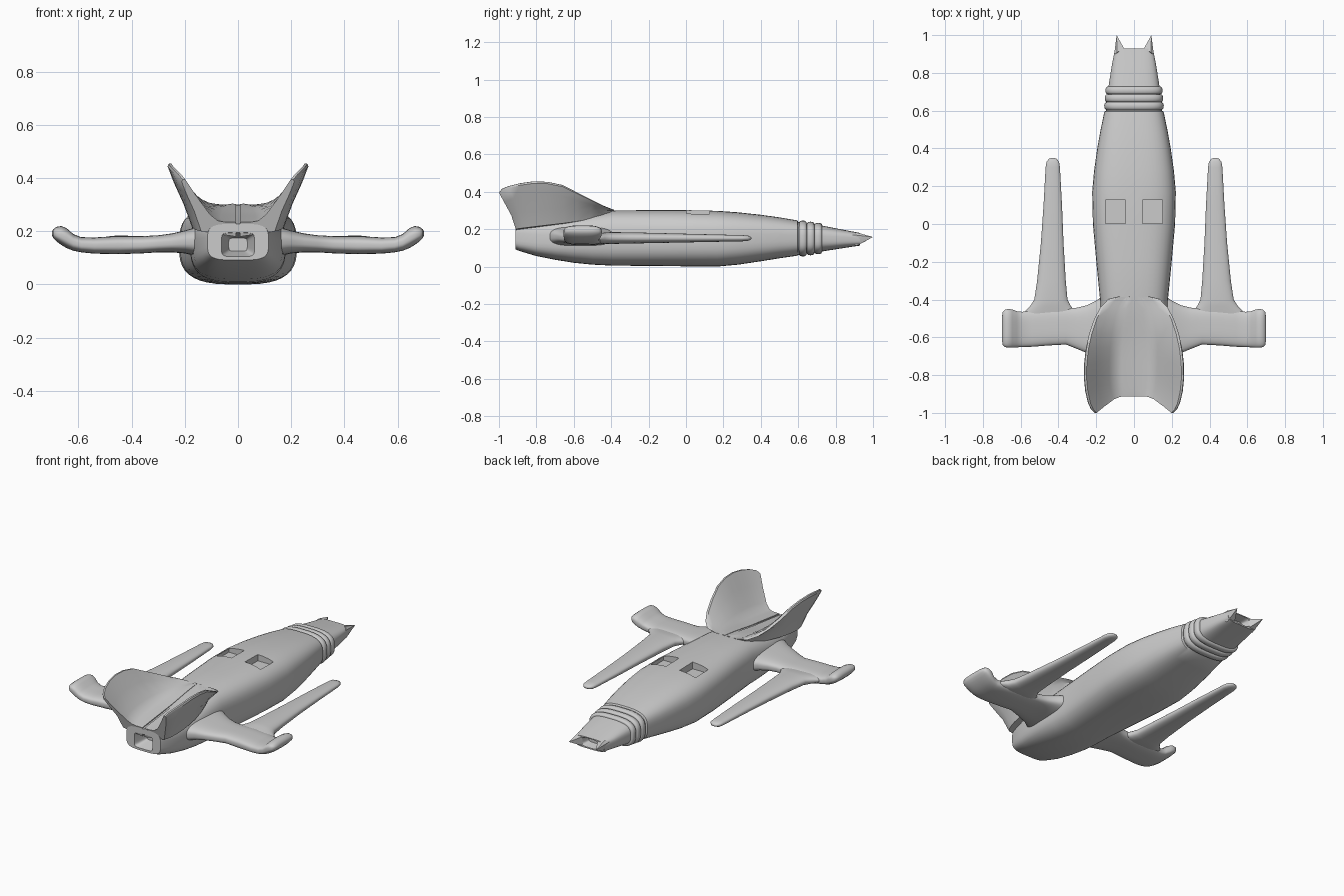
import bpy, bmesh, math
from mathutils import Vector


def finish(name, bm, mirror=False, angle=35):
    bmesh.ops.recalc_face_normals(bm, faces=bm.faces)
    me = bpy.data.meshes.new(name)
    bm.to_mesh(me)
    bm.free()
    ob = bpy.data.objects.new(name, me)
    bpy.context.collection.objects.link(ob)
    bpy.ops.object.select_all(action='DESELECT')
    ob.select_set(True)
    bpy.context.view_layer.objects.active = ob
    bpy.ops.object.shade_smooth_by_angle(angle=math.radians(angle))
    if mirror:
        ob.modifiers.new("Mirror", 'MIRROR')
    return ob


def loft(name, rings, mirror=False, angle=35):
    bm = bmesh.new()
    vs = [[bm.verts.new(p) for p in r] for r in rings]
    n = len(rings[0])
    for a, b in zip(vs, vs[1:]):
        for i in range(n):
            j = (i + 1) % n
            bm.faces.new((a[i], a[j], b[j], b[i]))
    bm.faces.new(vs[0])
    bm.faces.new(vs[-1])
    return finish(name, bm, mirror, angle)


def oval(hu, hv, e, n=40):
    """Rounded-rectangle section points."""
    out = []
    for i in range(n):
        t = 2 * math.pi * (i + 0.5) / n
        c, s = math.cos(t), math.sin(t)
        out.append((hu * math.copysign(abs(c) ** (2 / e), c),
                    hv * math.copysign(abs(s) ** (2 / e), s)))
    return out


def ring_y(y, hw, z0, z1, e=3, x=0):
    return [(x + u, y, (z0 + z1) / 2 + v) for u, v in oval(hw, (z1 - z0) / 2, e)]


def ring_x(x, y0, y1, z0, z1, e=2.4):
    return [(x, (y0 + y1) / 2 + u, (z0 + z1) / 2 + v)
            for u, v in oval((y1 - y0) / 2, (z1 - z0) / 2, e)]


# Fuselage: starts inside the rear nozzle, ends inside the nose mouth
hull = [(-0.83, .035, .125, .175, 5), (-0.912, .062, .105, .195, 6),
        (-0.912, .115, .092, .228, 4), (-0.89, .125, .083, .232, 4),
        (-0.8, .15, .056, .242, 3.5), (-0.7, .168, .036, .255, 3.2),
        (-0.6, .178, .02, .27, 3), (-0.5, .18, .01, .287, 3),
        (-0.4, .18, .005, .3, 3), (-0.2, .2, .003, .302, 3),
        (0, .218, .001, .302, 3), (0.17, .222, 0, .298, 3),
        (0.28, .212, .01, .29, 3), (0.4, .195, .028, .277, 3),
        (0.5, .177, .044, .263, 3), (0.595, .157, .058, .247, 3),
        (0.6, .148, .062, .238, 3), (0.73, .135, .081, .219, 3),
        (0.85, .116, .1, .195, 3.4), (0.93, .1, .112, .18, 4),
        (0.93, .055, .12, .175, 4), (0.88, .04, .13, .165, 4)]
body = loft("fuselage", [ring_y(*s) for s in hull])

# Recessed roof windows
for side in (-1, 1):
    bpy.ops.mesh.primitive_cube_add(size=1, location=(side * .098, .064, .32))
    cut = bpy.context.object
    cut.name = "window_cutter"
    cut.scale = (.105, .125, .12)
    cut.hide_render = True
    cut.display_type = 'WIRE'
    m = body.modifiers.new("Window", 'BOOLEAN')
    m.operation = 'DIFFERENCE'
    m.object = cut

# Three collars around the nose
for k in range(3):
    yc = .625 + k * .041
    hw, z0, z1 = .15 - k * .003, .062 + k * .006, .238 - k * .006
    rings = []
    for i in range(9):
        a = math.pi * i / 8
        g = .011 * math.sin(a) - .003
        rings.append(ring_y(yc - .02 * math.cos(a), hw + g, z0 - g, z1 + g))
    loft("nose_collar", rings)

# Pointed horns on either side of the mouth
bm = bmesh.new()
for p in ((.05, .925, .174), (.05, .925, .117), (.092, .91, .11), (.104, .89, .13),
          (.106, .89, .17), (.09, .91, .183), (.092, 1.0, .158)):
    bm.verts.new(p)
bmesh.ops.convex_hull(bm, input=bm.verts)
finish("nose_horn", bm, True)

# Wings with upturned tips
wing = [(.08, -.76, -.36, .1, .22), (.17, -.725, -.385, .11, .212),
        (.2, -.705, -.405, .117, .203), (.25, -.683, -.43, .121, .192),
        (.3, -.662, -.443, .121, .185), (.36, -.638, -.445, .117, .182),
        (.45, -.643, -.445, .114, .182), (.54, -.65, -.452, .116, .177),
        (.59, -.652, -.465, .121, .178), (.62, -.653, -.462, .127, .19),
        (.645, -.655, -.452, .137, .212), (.665, -.655, -.45, .149, .22),
        (.683, -.652, -.453, .162, .217), (.695, -.64, -.465, .175, .208),
        (.7, -.61, -.5, .186, .198)]
loft("wing", [ring_x(*s, 3) for s in wing], True, 60)

# Forward prongs growing out of the wings
prong = [(-.57, .17, .135, .165, .45), (-.47, .14, .124, .175, .445),
         (-.435, .108, .12, .182, .442), (-.4, .088, .121, .184, .44),
         (-.3, .076, .123, .183, .437), (-.1, .06, .127, .178, .433),
         (.1, .049, .131, .173, .43), (.3, .038, .135, .168, .43),
         (.33, .033, .137, .166, .43), (.345, .02, .143, .16, .43),
         (.35, .006, .149, .154, .43)]
loft("prong", [ring_y(y, w, a, b, 2.4, x) for y, w, a, b, x in prong], True, 60)

# Flared tail fins: base y, base z, then rim x, y, z
fin = [(-.39, .299, .085, -.384, .302), (-.41, .297, .135, -.398, .308),
       (-.45, .292, .175, -.44, .325), (-.51, .284, .208, -.5, .355),
       (-.58, .272, .235, -.58, .395), (-.65, .262, .253, -.66, .436),
       (-.72, .254, .262, -.74, .453), (-.78, .247, .263, -.82, .455),
       (-.83, .241, .256, -.89, .445), (-.87, .236, .242, -.95, .43),
       (-.9, .232, .226, -.985, .415), (-.91, .23, .21, -1.0, .395)]
rings = []
for yb, zb, xt, yt, zt in fin:
    def pt(x, z):
        f = max(0, min(1, (z - zb) / max(zt - zb, .001)))
        return (x, yb + (yt - yb) * f, z)
    h = zt - zb
    xc = xt * .36
    rings.append([pt(.007, zb - .05), pt(.007, zb + .004), pt(xc * .7, zb + .005),
                  pt(xc, zb + .01 * min(1, h * 10)),
                  pt(xc + (xt - xc) * .22, zb + h * .2),
                  pt(xc + (xt - xc) * .6, zb + h * .62),
                  pt(xt - .012, zt), pt(xt - .002, zt - .001), pt(xt + .002, zt - h * .05),
                  pt(xt * .92, zb + h * .66), pt(xt * .78, zb + h * .27),
                  pt(xt * .66, zb - .03)])
loft("tail_fin", rings, True, 40)
